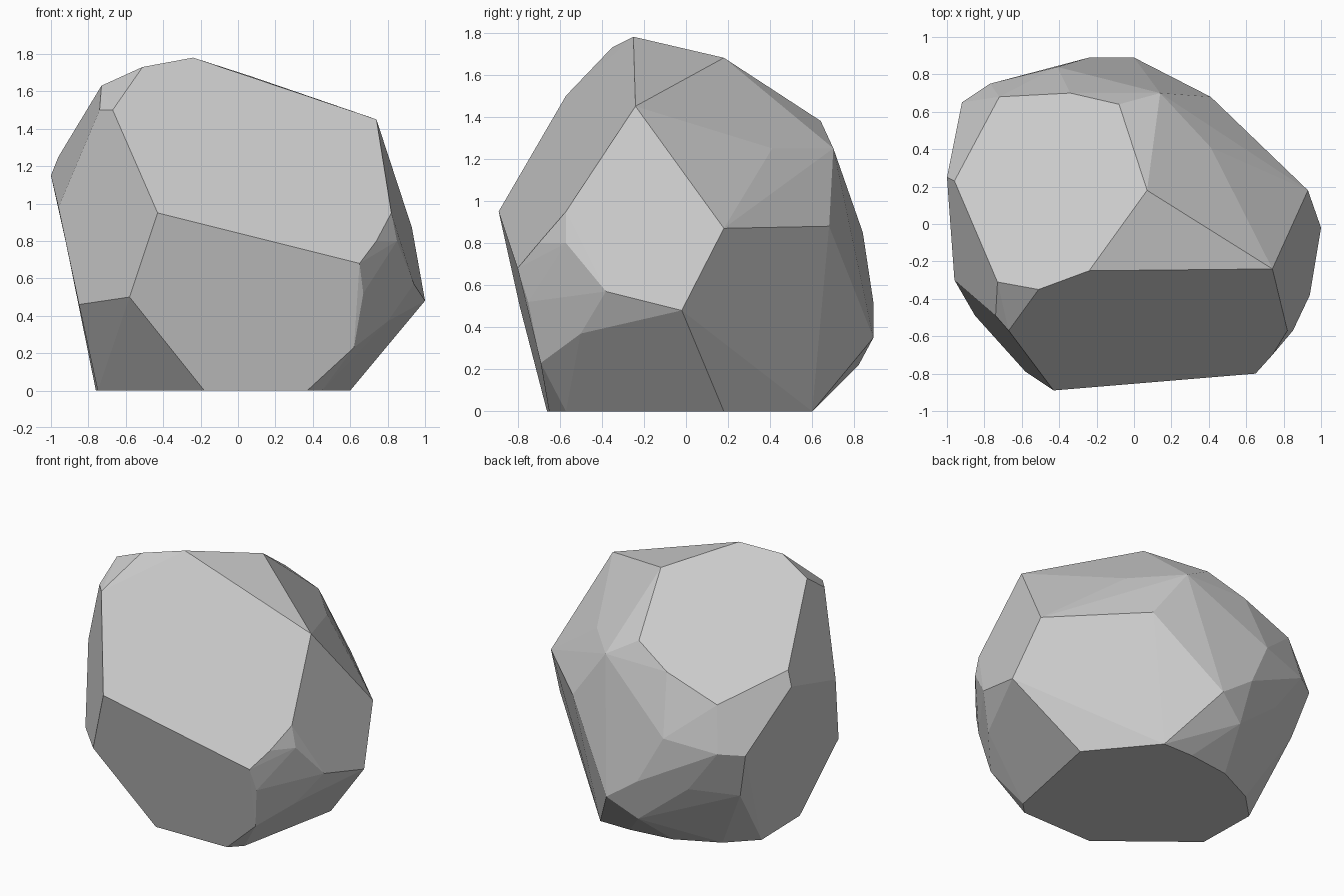
import bpy
import bmesh
import math

# Remove the default cube only
default_cube = bpy.data.objects.get("Cube")
if default_cube:
    bpy.data.objects.remove(default_cube, do_unlink=True)


def make_material(name, colour):
    material = bpy.data.materials.new(name)
    material.use_nodes = True
    material.diffuse_color = colour
    material.node_tree.nodes["Principled BSDF"].inputs["Base Color"].default_value = colour
    return material


def hull_object(name, corner_groups, material, flat_angle):
    """Wrap a convex hull round the corners and merge nearly flat facets."""
    bm = bmesh.new()
    for group in corner_groups:
        for corner in group:
            bm.verts.new(corner)
    result = bmesh.ops.convex_hull(bm, input=bm.verts[:])
    inner = [v for v in result["geom_interior"] + result["geom_unused"]
             if isinstance(v, bmesh.types.BMVert) and v.is_valid]
    bmesh.ops.delete(bm, geom=list(set(inner)), context="VERTS")
    bmesh.ops.dissolve_limit(bm, angle_limit=flat_angle,
                             verts=bm.verts[:], edges=bm.edges[:])
    bmesh.ops.recalc_face_normals(bm, faces=bm.faces[:])
    mesh = bpy.data.meshes.new(name)
    bm.to_mesh(mesh)
    bm.free()
    mesh.materials.append(material)
    mesh.shade_flat()
    boulder = bpy.data.objects.new(name, mesh)
    bpy.context.collection.objects.link(boulder)
    return boulder


# Sloping crown facet and its rim
crown = [
    (-.24, -.25, 1.78), (-.51, -.35, 1.73), (-.73, -.31, 1.63),
    (-.96, .23, 1.25), (-.72, .68, 1.11), (-.34, .7, 1.25),
    (-.08, .64, 1.38), (.07, .18, 1.68), (.74, -.24, 1.45),
]

# Broad front facets
front_side = [
    (-.67, -.57, 1.5), (-.74, -.49, 1.5), (-.43, -.89, .95),
    (.65, -.8, .68), (-.58, -.79, .5), (-.85, -.49, .46),
]

# Chipped corner between the front and the +x side
chipped_corner = [
    (.82, -.57, .95), (.85, -.57, .8), (.74, -.7, .8),
    (.67, -.75, .52), (.94, -.38, .57), (.8, -.5, .37), (.62, -.69, .23),
]

# Corners on the two flanks
flanks = [
    (1, -.02, .48), (.93, .18, .87), (.41, .68, .88), (.41, .41, 1.25),
    (-.96, -.3, .98), (-1, .25, 1.15), (-.92, .65, .79), (-.83, .58, .46),
]

# Worn, rounded back
back_side = [
    (.14, .7, 1.25), (0, .89, .35), (-.24, .89, .52), (-.41, .84, .85),
    (-.77, .75, .8), (-.2, .82, .22), (-.55, .76, .5),
]

# Flat base
base = [
    (-.18, -.66, 0), (.37, -.65, 0), (.45, -.57, 0), (.6, .18, 0),
    (.25, .6, 0), (.02, .6, 0), (-.29, .56, 0), (-.58, .42, 0),
    (-.76, .24, 0), (-.75, -.2, 0),
]

stone_grey = make_material("stone_grey", (.6, .6, .6, 1))
hull_object("boulder", [crown, front_side, chipped_corner, flanks, back_side, base],
            stone_grey, math.radians(3))
